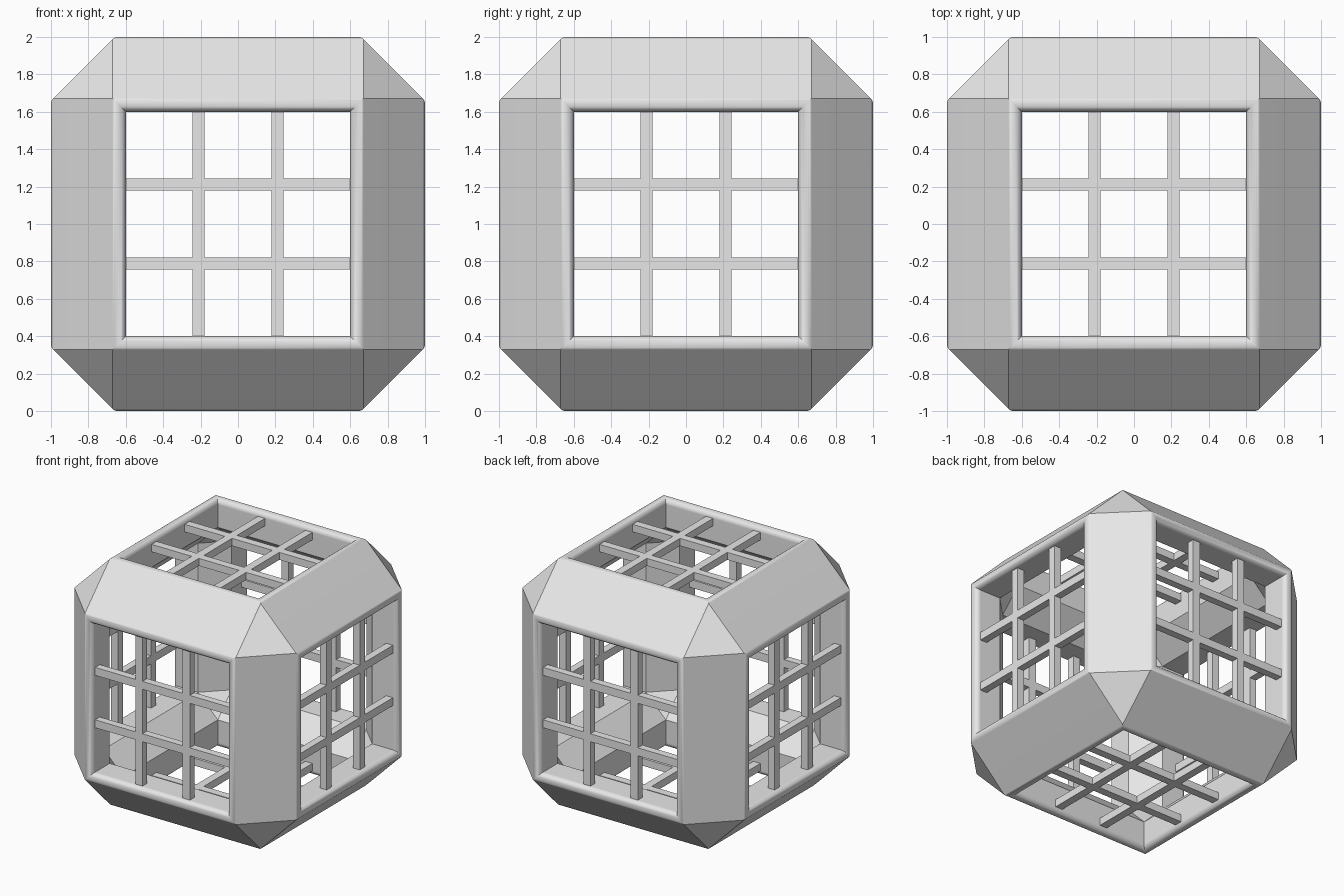
import bpy, bmesh, math
from mathutils import Vector, Matrix

if "Cube" in bpy.data.objects:
    bpy.data.objects.remove(bpy.data.objects["Cube"], do_unlink=True)

HOLE = 0.6            # half width of each square opening
RADIUS = 0.042        # rounding of the opening lips
INNER = 0.775         # distance of the inside shell from the centre
CENTRE = Vector((0, 0, 1))

grey = bpy.data.materials.new("light_grey")
grey.use_nodes = True
grey.diffuse_color = (0.8, 0.8, 0.8, 1)
grey.node_tree.nodes["Principled BSDF"].inputs["Base Color"].default_value = (0.8, 0.8, 0.8, 1)


def finish(bm, name):
    bmesh.ops.recalc_face_normals(bm, faces=bm.faces)
    bmesh.ops.translate(bm, verts=bm.verts, vec=CENTRE)
    mesh = bpy.data.meshes.new(name)
    bm.to_mesh(mesh)
    bm.free()
    mesh.materials.append(grey)
    obj = bpy.data.objects.new(name, mesh)
    bpy.context.collection.objects.link(obj)
    return obj


# Opening profile: (half width, height), from the bevelled beam over the lip and inward
profile = []
STEPS = 8
for i in range(STEPS + 1):
    a = math.radians(45 + 135 * i / STEPS)
    profile.append((HOLE + RADIUS * (1 + math.cos(a)), 1 - RADIUS + RADIUS * math.sin(a)))
profile.append((HOLE, INNER))

# Chamfered hollow frame
bm = bmesh.new()
corners = {}          # (axis, signs, ring) -> vertex


def corner(axis, signs, ring):
    key = (axis, tuple(signs), ring)
    if key not in corners:
        half, height = profile[ring]
        corners[key] = bm.verts.new([s * (height if k == axis else half)
                                     for k, s in enumerate(signs)])
    return corners[key]


LAST = len(profile) - 1
for axis in range(3):
    u, v = (axis + 1) % 3, (axis + 2) % 3
    for side in (-1, 1):
        # Lip and wall of one opening
        loop = []
        for su, sv in ((-1, -1), (1, -1), (1, 1), (-1, 1)):
            s = [0, 0, 0]
            s[axis], s[u], s[v] = side, su, sv
            loop.append(s)
        for ring in range(LAST):
            for k in range(4):
                p, q = loop[k], loop[(k + 1) % 4]
                bm.faces.new((corner(axis, p, ring), corner(axis, q, ring),
                              corner(axis, q, ring + 1), corner(axis, p, ring + 1)))
        # Beams running along this axis, outer and inner faces
        for other in (-1, 1):
            ends = []
            for e in (-1, 1):
                s = [0, 0, 0]
                s[axis], s[u], s[v] = e, side, other
                ends.append(s)
            for ring in (0, LAST):
                bm.faces.new((corner(u, ends[0], ring), corner(u, ends[1], ring),
                              corner(v, ends[1], ring), corner(v, ends[0], ring)))
# Corner triangles, outer and inner
for sx in (-1, 1):
    for sy in (-1, 1):
        for sz in (-1, 1):
            for ring in (0, LAST):
                bm.faces.new([corner(axis, (sx, sy, sz), ring) for axis in range(3)])

frame = finish(bm, "frame")
bpy.ops.object.select_all(action="DESELECT")
frame.select_set(True)
bpy.context.view_layer.objects.active = frame
bpy.ops.object.shade_smooth_by_angle(angle=math.radians(30))
weighted = frame.modifiers.new("weighted_normals", "WEIGHTED_NORMAL")
weighted.keep_sharp = True

# Crossed bars in every opening
BAR, THICK, SPACING, DEPTH = 0.064, 0.06, 0.211, 0.93
sides = {
    "top": Matrix(),
    "bottom": Matrix.Rotation(math.pi, 4, "X"),
    "front": Matrix.Rotation(math.pi / 2, 4, "X"),
    "back": Matrix.Rotation(-math.pi / 2, 4, "X"),
    "left": Matrix.Rotation(math.pi / 2, 4, "Y"),
    "right": Matrix.Rotation(-math.pi / 2, 4, "Y"),
}
for name, turn in sides.items():
    bm = bmesh.new()
    for offset in (-SPACING, SPACING):
        for place, size in (((offset, 0, DEPTH), (BAR, 2 * HOLE, THICK)),
                            ((0, offset, DEPTH), (2 * HOLE, BAR, THICK))):
            bmesh.ops.create_cube(bm, size=1, matrix=turn @ Matrix.Translation(place)
                                  @ Matrix.Diagonal((*size, 1)))
    finish(bm, name + "_bars")
